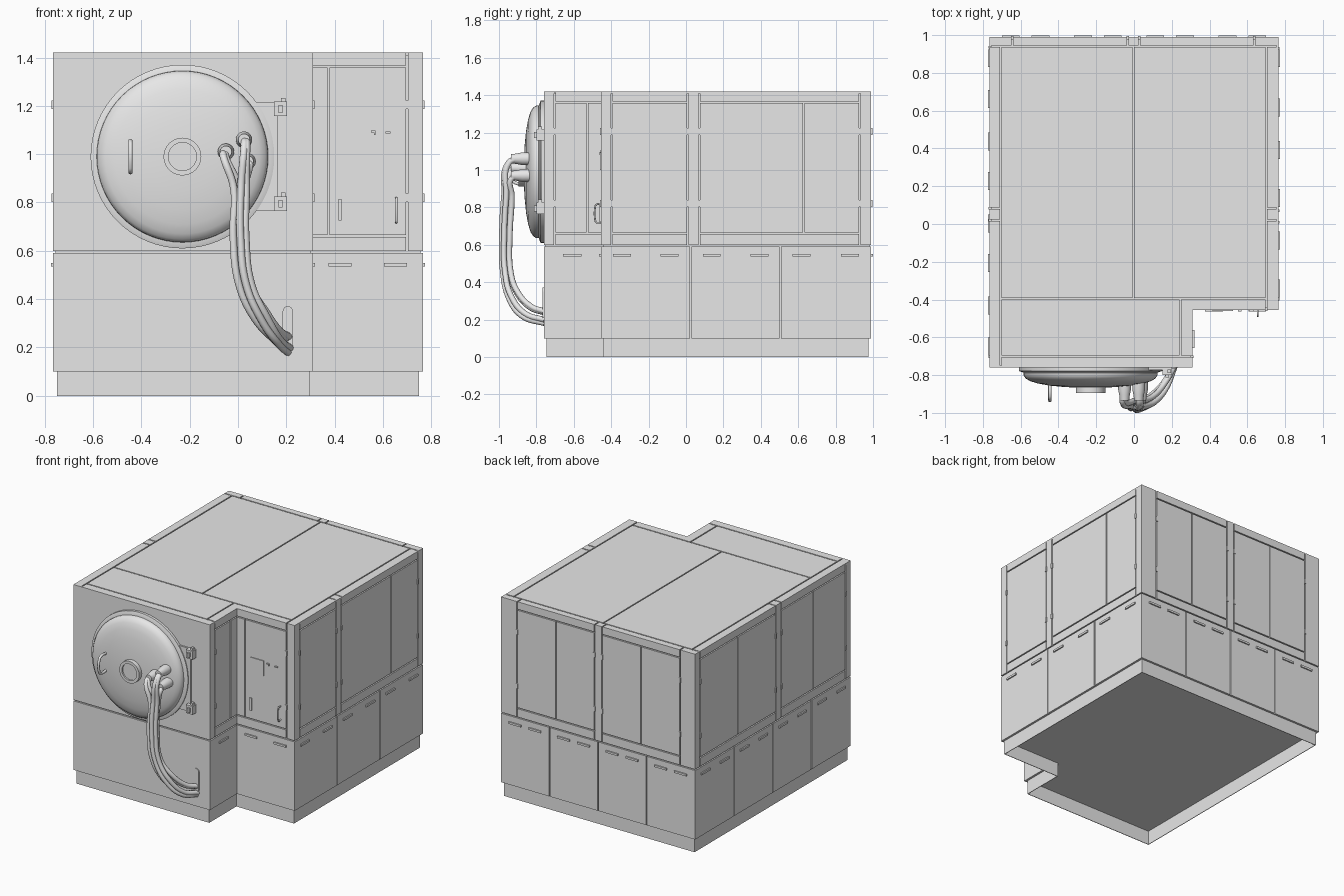
import bpy, bmesh, math
from mathutils import Vector, Matrix

if "Cube" in bpy.data.objects:
    bpy.data.objects.remove(bpy.data.objects["Cube"])

grey = bpy.data.materials.new("light grey")
grey.use_nodes = True
grey.diffuse_color = (0.8, 0.8, 0.8, 1)
grey.node_tree.nodes["Principled BSDF"].inputs["Base Color"].default_value = (0.8, 0.8, 0.8, 1)

X, FRONT, BACK, NX, NY = 0.765, -0.76, 0.99, 0.31, -0.455   # footprint with a notched corner
BASE, MID, TOP = 0.1, 0.595, 1.42
SKIN, GAP = 0.01, 0.004


def finish(name, bm, smooth=False):
    me = bpy.data.meshes.new(name)
    bmesh.ops.recalc_face_normals(bm, faces=bm.faces)
    bm.to_mesh(me)
    bm.free()
    ob = bpy.data.objects.new(name, me)
    bpy.context.collection.objects.link(ob)
    me.materials.append(grey)
    if smooth:
        bpy.ops.object.select_all(action='DESELECT')
        ob.select_set(True)
        bpy.context.view_layer.objects.active = ob
        bpy.ops.object.shade_smooth_by_angle(angle=math.radians(35))
    return ob


def add_box(bm, lo, hi):
    lo, hi = Vector(lo), Vector(hi)
    size = Matrix.Diagonal((*[abs(c) for c in hi - lo], 1))
    bmesh.ops.create_cube(bm, size=1, matrix=Matrix.Translation((lo + hi) / 2) @ size)


def boxes(name, items):
    bm = bmesh.new()
    for lo, hi in items:
        add_box(bm, lo, hi)
    return finish(name, bm)


def prism(name, pts, offset, caps=True, smooth=False):
    bm = bmesh.new()
    face = bm.faces.new([bm.verts.new(p) for p in pts])
    res = bmesh.ops.extrude_face_region(bm, geom=[face])
    bmesh.ops.translate(bm, vec=offset, verts=[v for v in res["geom"] if isinstance(v, bmesh.types.BMVert)])
    if not caps:
        flat = [f for f in bm.faces if len(f.verts) > 4]
        bmesh.ops.delete(bm, geom=flat, context='FACES_ONLY')
    return finish(name, bm, smooth)


def outline(d, z):
    return [(-X + d, FRONT + d, z), (NX - d, FRONT + d, z), (NX - d, NY + d, z),
            (X - d, NY + d, z), (X - d, BACK - d, z), (-X + d, BACK - d, z)]


def spin(name, centre, profile, steps=64):
    """Turn (radius, y) points around an axis along y."""
    bm = bmesh.new()
    verts = [bm.verts.new((centre[0] + r, y, centre[1])) for r, y in profile]
    edges = [bm.edges.new(p) for p in zip(verts, verts[1:])]
    bmesh.ops.spin(bm, geom=verts + edges, cent=(centre[0], 0, centre[1]), axis=(0, 1, 0),
                   angle=math.tau, steps=steps)
    bmesh.ops.remove_doubles(bm, verts=bm.verts, dist=0.0002)
    return finish(name, bm, True)


def tube(name, pts, radius):
    cu = bpy.data.curves.new(name, 'CURVE')
    cu.dimensions, cu.bevel_depth, cu.bevel_resolution = '3D', radius, 3
    cu.resolution_u, cu.use_fill_caps = 8, True
    sp = cu.splines.new('BEZIER')
    sp.bezier_points.add(len(pts) - 1)
    for bp, p in zip(sp.bezier_points, pts):
        bp.co = p
        bp.handle_left_type = bp.handle_right_type = 'AUTO'
    ob = bpy.data.objects.new(name, cu)
    bpy.context.collection.objects.link(ob)
    cu.materials.append(grey)
    bpy.ops.object.select_all(action='DESELECT')
    ob.select_set(True)
    bpy.context.view_layer.objects.active = ob
    bpy.ops.object.convert(target='MESH')
    bpy.ops.object.shade_smooth_by_angle(angle=math.radians(50))


# Body core and hollow plinth
prism("body_core", outline(SKIN, BASE), (0, 0, TOP - SKIN - BASE))
plinth = prism("plinth", outline(0.015, 0), (0, 0, BASE), caps=False)
wall = plinth.modifiers.new("wall", 'SOLIDIFY')
wall.thickness, wall.offset = 0.006, -1


class Wall:
    """A vertical side clad in plates: axis is its normal, u runs along it."""
    def __init__(self, name, axis, pos, side, ends):
        self.name, self.axis, self.pos, self.side, self.ends = name, axis, pos, side, ends

    def block(self, u0, u1, z0, z1, inner, outer):
        a, b = self.pos + self.side * inner, self.pos + self.side * outer
        if self.axis == 'x':
            return (min(a, b), u0, z0), (max(a, b), u1, z1)
        return (u0, min(a, b), z0), (u1, max(a, b), z1)

    def plate(self, u0, u1, z0, z1):
        u0 += 0 if u0 in self.ends else GAP
        u1 -= 0 if u1 in self.ends else GAP
        z0 += 0 if z0 == BASE else GAP
        z1 -= 0 if z1 == TOP else GAP
        return self.block(u0, u1, z0, z1, -SKIN, 0)

    def upper(self, posts, bays):
        low, high = 0.662, 1.363
        out = [self.plate(a, b, MID, TOP) for a, b in posts]
        hinges = []
        for a, split, b in bays:
            out += [self.plate(a, b, MID, low), self.plate(a, b, high, TOP)]
            cuts = [a, split, b] if split is not None else [a, b]
            out += [self.plate(p, q, low, high) for p, q in zip(cuts, cuts[1:])]
            hinges += [self.block(u - 0.007, u + 0.007, z - 0.018, z + 0.018, -SKIN, 0.006)
                       for u in (a, b) if u not in self.ends for z in (0.82, 1.205)]
        boxes(self.name + "_upper_panels", out)
        boxes(self.name + "_hinges", hinges)

    def lower(self, cuts, pulls=2):
        pairs = list(zip(cuts, cuts[1:]))
        boxes(self.name + "_lower_panels", [self.plate(a, b, BASE, MID) for a, b in pairs])
        starts = [u for a, b in pairs for u in (a + 0.065, b - 0.16)[2 - pulls:]] if pulls else []
        if starts:
            boxes(self.name + "_pulls", [self.block(u, u + 0.095, 0.536, 0.55, -SKIN, 0.009) for u in starts])


# Side cladding
right = Wall("right", 'x', X, 1, (NY, BACK))
right.upper([(NY, -0.397), (0.01, 0.07), (0.93, BACK)], [(-0.397, None, 0.01), (0.07, 0.63, 0.93)])
right.lower([NY, 0.025, 0.505, BACK])

left = Wall("left", 'x', -X, -1, (FRONT, BACK))
left.upper([(FRONT, -0.703), (0.02, 0.083), (0.935, BACK)], [(-0.703, -0.34, 0.02), (0.083, 0.51, 0.935)])
left.lower([FRONT, -0.32, 0.115, 0.55, BACK])

rear = Wall("rear", 'y', BACK, 1, (-X, X))
rear.upper([(-X, -0.645), (-0.033, 0.027), (0.637, X)], [(-0.645, -0.34, -0.033), (0.027, 0.33, 0.637)])
rear.lower([-X, -0.383, 0, 0.383, X])

notch_side = Wall("notch_side", 'x', NX, 1, (FRONT, NY))
notch_side.upper([(FRONT, -0.703)], [(-0.703, -0.527, NY)])
notch_side.lower([FRONT, NY], pulls=0)
boxes("notch_side_pull", [notch_side.block(-0.657, -0.56, 0.536, 0.55, -SKIN, 0.009)])

control = Wall("control", 'y', NY, -1, (NX, X))
control.upper([(0.7, X)], [(NX, 0.375, 0.7)])
control.lower([NX, X])

front = Wall("front", 'y', FRONT, -1, (-X, NX))
boxes("front_panels", [front.plate(-X, NX, MID, TOP), front.plate(-X, NX, BASE, MID)])

# Roof plates, separated by narrow seams
roof = [(-X, -0.705, FRONT, 0.02), (-X, -0.705, 0.02, 0.083), (-X, -0.705, 0.083, 0.94),
        (-0.705, NX, FRONT, -0.7), (-0.705, 0.245, -0.7, -0.395), (0.245, NX, -0.7, -0.395),
        (NX - 2 * GAP, 0.7, NY, -0.395), (0.7, X, NY, 0.02), (0.7, X, 0.02, 0.083), (0.7, X, 0.083, 0.94),
        (-0.705, -0.005, -0.395, 0.94), (-0.005, 0.7, -0.395, 0.94)]
back_cuts = [-X, -0.645, -0.033, 0.027, 0.637, X]
roof += [(a, b, 0.94, BACK) for a, b in zip(back_cuts, back_cuts[1:])]
rim = (-X, X, FRONT, BACK, NX, NY)


def seam(v, sign):
    return v if v in rim else v + sign * GAP


boxes("roof_panels", [((seam(a, 1), seam(c, 1), TOP - SKIN), (seam(b, -1), seam(d, -1), TOP))
                      for a, b, c, d in roof])

# Round chamber door
C = (-0.23, 0.99)
spin("door_flange", C, [(0, -0.785), (0.36, -0.785), (0.38, -0.778), (0.38, -0.755)])
spin("door_dome", C, [(0.345, -0.78), (0.355, -0.788), (0.354, -0.802), (0.343, -0.818), (0.32, -0.832),
                      (0.28, -0.844), (0.22, -0.855), (0.14, -0.863), (0.06, -0.867), (0, -0.868)])
spin("door_window", C, [(0.078, -0.86), (0.078, -0.896), (0.058, -0.896), (0.058, -0.885), (0, -0.885)], 40)
tube("door_handle", [(-0.445, -0.84, 0.93), (-0.445, -0.91, 0.93), (-0.445, -0.925, 0.945),
                     (-0.445, -0.925, 1.035), (-0.445, -0.91, 1.05), (-0.445, -0.84, 1.05)], 0.009)

# Door hinge arm and knuckles
prism("door_hinge_plate", [(x, -0.758, z) for x, z in
                           [(0.0, 1.215), (0.165, 1.215), (0.165, 0.765), (0.0, 0.765)]], (0, -0.014, 0))
for tag, z in (("upper", 1.187), ("lower", 0.795)):
    boxes(tag + "_door_hinge", [((0.15, -0.8, z - 0.03), (0.202, -0.755, z + 0.03)),
                                ((0.168, -0.812, z - 0.016), (0.184, -0.755, z + 0.016)),
                                ((0.178, -0.79, z + 0.03), (0.196, -0.77, z + 0.046))])

# Hose nozzles on the door and bundled hoses
nozzles = [(-0.05, 1.01), (0.025, 1.06), (0.04, 0.97)]
for i, n in enumerate(nozzles):
    spin(f"hose_nozzle_{i + 1}", n, [(0.034, -0.835), (0.034, -0.875), (0.028, -0.905), (0.024, -0.935), (0, -0.935)], 24)
for i, (n, dx, dy) in enumerate([(0, -0.026, 0.01), (0, -0.004, 0.038), (1, 0.004, 0),
                                 (1, 0.026, 0.012), (2, 0.018, 0.042)]):
    nx, nz = nozzles[n]
    off = 0.4 * dx
    tube(f"hose_{i + 1}", [(nx + off, -0.9, nz), (nx + off, -0.948 + dy * 0.3, nz - 0.02),
                           (0.008 + dx, -0.973 + dy, 0.86), (0.006 + dx, -0.984 + dy, 0.66),
                           (0.03 + dx, -0.98 + dy, 0.46), (0.095 + dx, -0.945 + dy, 0.31 + dy),
                           (0.165 + off, -0.87 + dy, 0.215 + 1.3 * dy),
                           (0.205 + off, -0.755, 0.18 + 1.5 * dy)], 0.0155)

# Rounded hose inlet plate
inlet = []
for centre_z, start in ((0.35, 0), (0.22, math.pi)):
    for k in range(9):
        a = start + math.pi * k / 8
        inlet.append((0.206 + 0.021 * math.cos(a), FRONT + 0.002, centre_z + 0.021 * math.sin(a)))
prism("hose_inlet", inlet, (0, -0.009, 0))

# Control panel fittings
boxes("control_screen", [control.block(0.42, 0.525, 1.0, 1.105, -SKIN, 0.006)])
boxes("control_buttons", [control.block(0.55, 0.568, 1.09, 1.097, -SKIN, 0.008),
                          control.block(0.562, 0.568, 1.08, 1.097, -SKIN, 0.008),
                          control.block(0.61, 0.632, 1.085, 1.093, -SKIN, 0.008)])
boxes("control_latch", [control.block(0.415, 0.429, 0.725, 0.815, -SKIN, 0.008)])
tube("control_handle", [(0.655, y, z) for y, z in [(NY + 0.005, 0.72), (NY - 0.025, 0.72), (NY - 0.03, 0.73),
                                                   (NY - 0.03, 0.805), (NY - 0.025, 0.815), (NY + 0.005, 0.815)]], 0.005)
